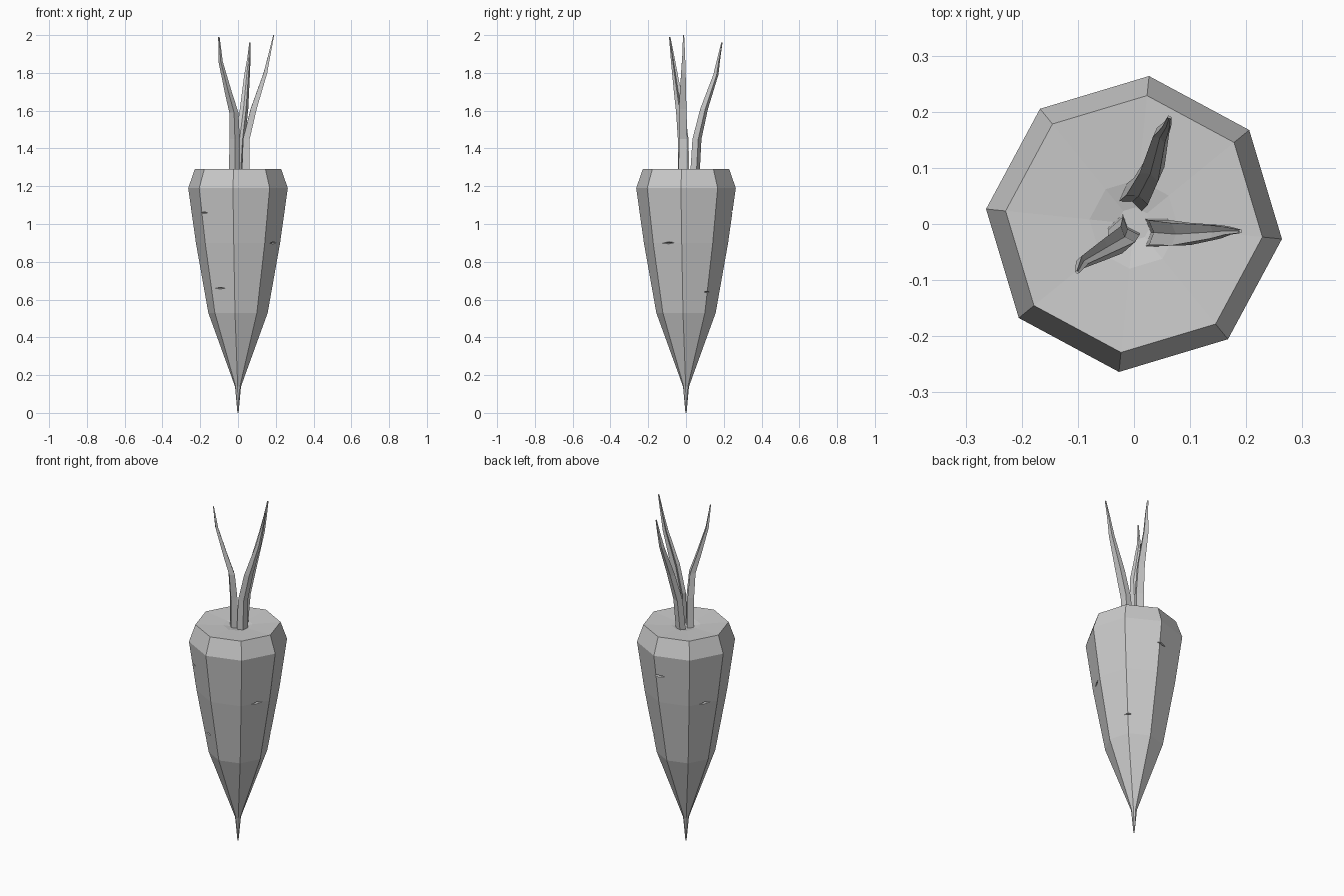
import bpy, bmesh
from math import cos, sin, radians, atan2
from mathutils import Vector, Matrix

if "Cube" in bpy.data.objects:
    bpy.data.objects.remove(bpy.data.objects["Cube"])

SIDES, TURN = 8, -5.8


def make_object(name, bm):
    bmesh.ops.recalc_face_normals(bm, faces=bm.faces[:])
    me = bpy.data.meshes.new(name)
    bm.to_mesh(me)
    bm.free()
    ob = bpy.data.objects.new(name, me)
    bpy.context.collection.objects.link(ob)
    return ob


def loft(bm, rings):
    """Skin a list of point rings and close both ends."""
    vs = [[bm.verts.new(p) for p in r] for r in rings]
    n = len(vs[0])
    for a, b in zip(vs, vs[1:]):
        for i in range(n):
            j = (i + 1) % n
            bm.faces.new((a[i], a[j], b[j], b[i]))
    bm.faces.new(vs[0][::-1])
    bm.faces.new(vs[-1])


# Root: octagonal lathe with chamfered shoulder and slightly sunken crown
PROFILE = [(0.003, 0), (0.016, 0.14), (0.158, 0.53), (0.224, 0.90),
           (0.265, 1.19), (0.23, 1.29), (0.08, 1.282), (0.03, 1.272)]
bm = bmesh.new()
loft(bm, [[(r * cos(radians(TURN + 45 * i)), r * sin(radians(TURN + 45 * i)), z)
           for i in range(SIDES)] for r, z in PROFILE])
root = make_object("carrot_root", bm)

# Nicks: flattened pointed wedges cut out of the skin
# (centre x, centre y, z, direction angle, half length, tilt)
NICKS = [(-0.182, -0.165, 1.06, -132, 0.09, 0),
         (0.005, 0.238, 1.065, 96, 0.09, 0),
         (0.185, -0.092, 0.90, -28, 0.085, 3),
         (-0.185, 0.092, 0.90, 152, 0.085, 3),
         (-0.095, -0.143, 0.66, -120, 0.085, 0),
         (0.139, 0.116, 0.64, 40, 0.12, 0)]
bm = bmesh.new()
for x, y, z, ang, half, tilt in NICKS:
    m = (Matrix.Translation((x, y, z)) @ Matrix.Rotation(radians(ang), 4, 'Z')
         @ Matrix.Rotation(radians(tilt), 4, 'X'))
    pts = [(0.03, half, 0), (0.03, -half, 0), (-0.022, 0, 0), (0.03, 0, 0.013), (0.03, 0, -0.013)]
    bmesh.ops.convex_hull(bm, input=[bm.verts.new(m @ Vector(p)) for p in pts])
cutter = make_object("nick_cutter", bm)
cutter.hide_render = True
mod = root.modifiers.new("nicks", 'BOOLEAN')
mod.operation, mod.solver, mod.object = 'DIFFERENCE', 'EXACT', cutter
bpy.context.view_layer.objects.active = root
bpy.ops.object.modifier_apply(modifier=mod.name)
bpy.data.objects.remove(cutter)


# Stalks: tapered square stems, with a shallow groove on the inner side
def stalk(name, path):
    ang = atan2(path[-1][1] - path[0][1], path[-1][0] - path[0][0])
    turn = Matrix.Rotation(ang, 3, 'Z')
    section = [(-1, -1), (1, -1), (1, 1), (-1, 1), (-0.5, 0)]
    bm = bmesh.new()
    loft(bm, [[Vector((x, y, z)) + turn @ Vector((a * h * 0.8, b * h, 0)) for a, b in section]
              for x, y, z, h in path])
    make_object(name, bm)


stalk("stalk_right", [(0.040, -0.015, 1.26, 0.025), (0.044, -0.015, 1.45, 0.022),
                      (0.083, -0.018, 1.61, 0.020), (0.145, -0.014, 1.80, 0.012),
                      (0.167, -0.012, 1.90, 0.007), (0.189, -0.013, 2.00, 0.003)])
stalk("stalk_back", [(0.0, 0.047, 1.26, 0.022), (0.012, 0.058, 1.45, 0.021),
                     (0.032, 0.096, 1.61, 0.018), (0.048, 0.158, 1.79, 0.012),
                     (0.058, 0.174, 1.88, 0.007), (0.063, 0.190, 1.96, 0.003)])
stalk("stalk_left", [(-0.018, -0.012, 1.26, 0.023), (-0.018, -0.015, 1.45, 0.022),
                     (-0.022, -0.028, 1.59, 0.019), (-0.052, -0.045, 1.70, 0.015),
                     (-0.092, -0.068, 1.86, 0.009), (-0.101, -0.086, 1.99, 0.003)])
